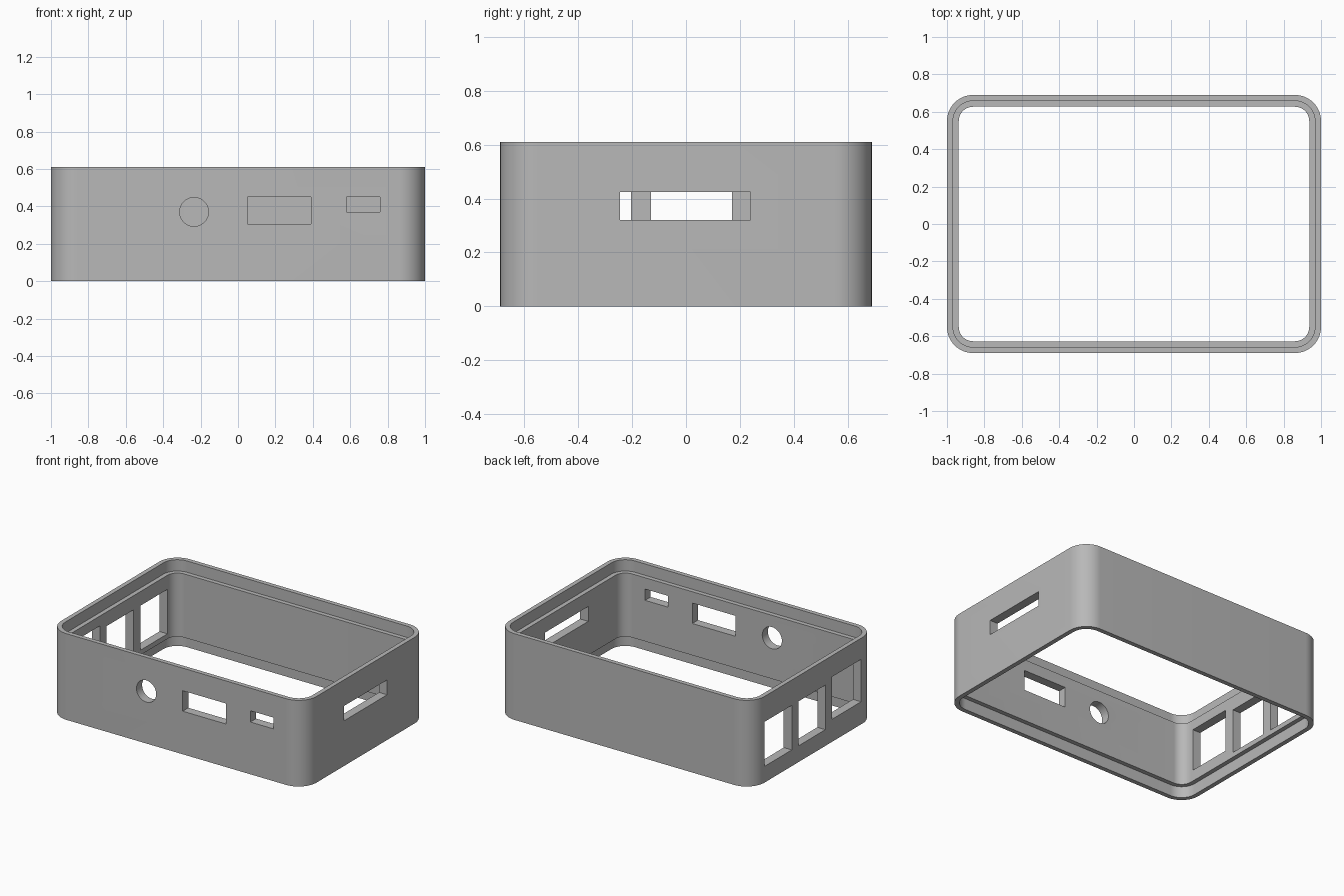
import bpy, bmesh, math

if "Cube" in bpy.data.objects:
    bpy.data.objects.remove(bpy.data.objects["Cube"], do_unlink=True)

HALF_X, HALF_Y, HEIGHT, RADIUS = 1.0, 0.69, 0.61, 0.14
LIP, WALL, STEP = 0.032, 0.063, 0.08
SEGMENTS = 14

grey = bpy.data.materials.new("plain grey")
grey.use_nodes = True
colour = (0.48, 0.48, 0.48, 1)
grey.diffuse_color = colour
grey.node_tree.nodes["Principled BSDF"].inputs["Base Color"].default_value = colour


def new_object(name, bm):
    bmesh.ops.recalc_face_normals(bm, faces=bm.faces)
    mesh = bpy.data.meshes.new(name)
    bm.to_mesh(mesh)
    bm.free()
    mesh.materials.append(grey)
    obj = bpy.data.objects.new(name, mesh)
    bpy.context.collection.objects.link(obj)
    return obj


def rounded_loop(bm, inset, z):
    """Rounded rectangle pulled inwards by inset, at height z."""
    verts = []
    for corner, (sx, sy) in enumerate([(1, 1), (-1, 1), (-1, -1), (1, -1)]):
        for i in range(SEGMENTS + 1):
            a = (corner + i / SEGMENTS) * math.pi / 2
            r = RADIUS - inset
            verts.append(bm.verts.new((sx * (HALF_X - RADIUS) + r * math.cos(a),
                                       sy * (HALF_Y - RADIUS) + r * math.sin(a), z)))
    return verts


# Frame: a stepped wall section swept around a rounded rectangle
section = [(0, 0), (0, HEIGHT), (LIP, HEIGHT), (LIP, HEIGHT - STEP),
           (WALL, HEIGHT - STEP), (WALL, STEP), (LIP, STEP), (LIP, 0)]
bm = bmesh.new()
loops = [rounded_loop(bm, inset, z) for inset, z in section]
for k, lower in enumerate(loops):
    upper = loops[(k + 1) % len(loops)]
    for i in range(len(lower)):
        j = (i + 1) % len(lower)
        bm.faces.new((lower[i], lower[j], upper[j], upper[i]))
frame = new_object("enclosure_frame", bm)


def box_cutter(name, x, y, z):
    bm = bmesh.new()
    bmesh.ops.create_cube(bm, size=1)
    for v in bm.verts:
        for axis, (low, high) in enumerate((x, y, z)):
            v.co[axis] = high if v.co[axis] > 0 else low
    return new_object(name, bm)


front, right, left = (-0.8, -0.5), (0.85, 1.1), (-1.1, -0.85)
cutters = [
    # Front openings
    box_cutter("wide_port_cutter", (0.05, 0.39), front, (0.305, 0.45)),
    box_cutter("small_port_cutter", (0.58, 0.76), front, (0.37, 0.45)),
    # Slot in the +x end
    box_cutter("card_slot_cutter", right, (-0.245, 0.24), (0.32, 0.425)),
    # Three tall openings in the -x end
    box_cutter("tall_port_cutter_a", left, (0.245, 0.55), (0.115, 0.43)),
    box_cutter("tall_port_cutter_b", left, (-0.13, 0.17), (0.115, 0.43)),
    box_cutter("tall_port_cutter_c", left, (-0.53, -0.205), (0.16, 0.46)),
]

# Round front opening
bpy.ops.mesh.primitive_cylinder_add(vertices=48, radius=0.077, depth=0.3,
                                    location=(-0.235, -0.65, 0.37),
                                    rotation=(math.pi / 2, 0, 0))
round_cutter = bpy.context.object
round_cutter.name = "round_port_cutter"
round_cutter.data.materials.append(grey)
cutters.append(round_cutter)

# Cut the openings
bpy.ops.object.select_all(action='DESELECT')
bpy.context.view_layer.objects.active = frame
frame.select_set(True)
for cutter in cutters:
    cutter.hide_render = True
    mod = frame.modifiers.new(cutter.name, 'BOOLEAN')
    mod.operation = 'DIFFERENCE'
    mod.solver = 'EXACT'
    mod.object = cutter
    bpy.ops.object.modifier_apply(modifier=mod.name)
    bpy.data.objects.remove(cutter, do_unlink=True)

bpy.ops.object.shade_smooth_by_angle(angle=math.radians(30))
